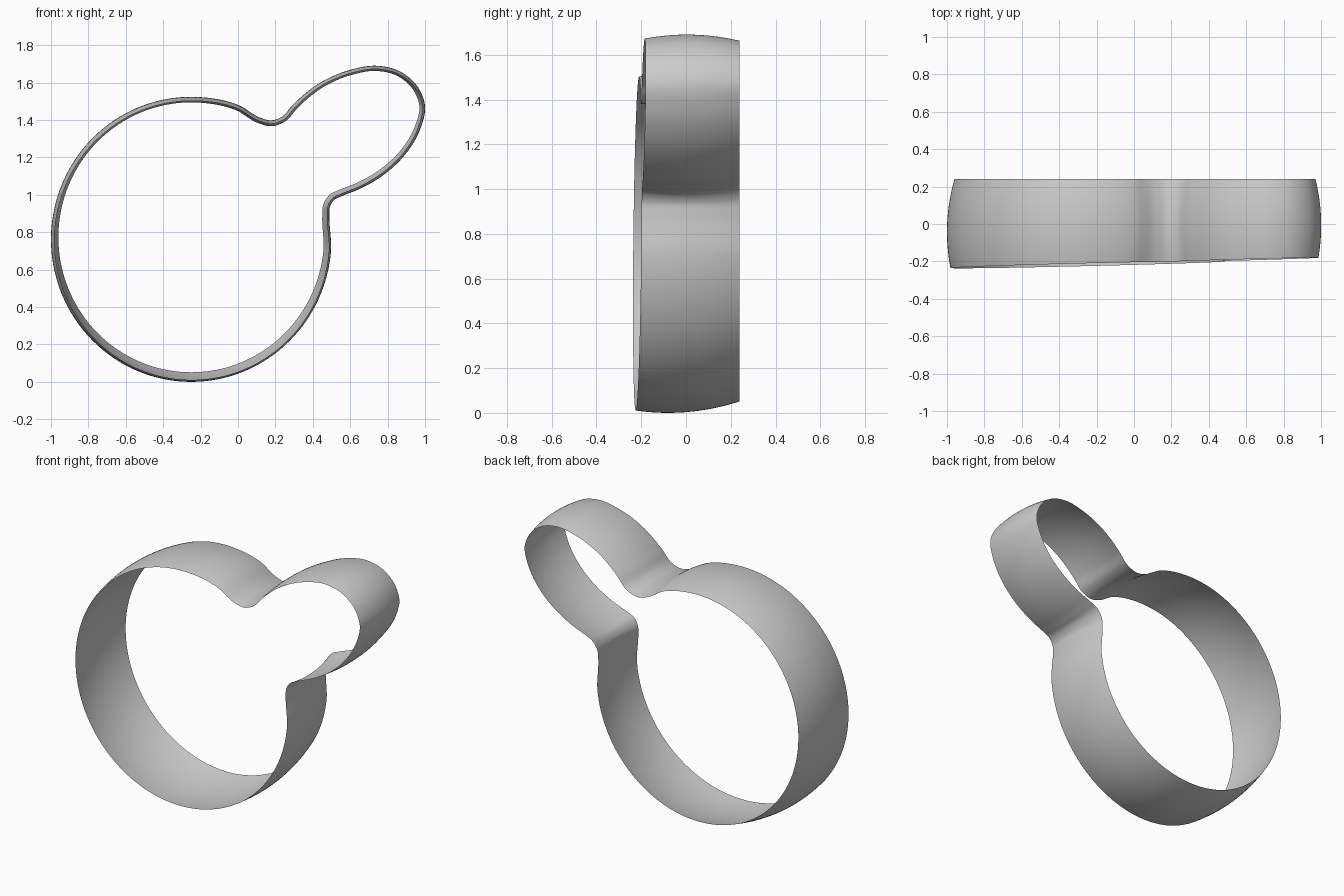
import bpy, bmesh, math
from mathutils import Vector

cube = bpy.data.objects.get("Cube")
if cube:
    bpy.data.objects.remove(cube, do_unlink=True)

BACK_Y = 0.24     # flat back rim
ROWS = 20         # strips across the band
STEPS = 8         # samples per outline span
BULGE = 0.5       # how strongly the band curves inward toward its rims

# Outline in x, z at the widest line of the band: large round loop
outline = []
for i in range(21):
    a = math.radians(10 - 15 * i)
    outline.append(Vector((-0.25 + 0.75 * math.cos(a), 0.762 + 0.762 * math.sin(a))))

# Upper notch, small oval lobe, lower notch
outline += [Vector(p) for p in (
    (0.12, 1.412), (0.176, 1.398), (0.235, 1.418), (0.29, 1.478),
    (0.44, 1.6), (0.6, 1.668), (0.743, 1.69), (0.866, 1.66),
    (0.957, 1.583), (1.0, 1.476), (0.973, 1.348), (0.893, 1.214),
    (0.786, 1.112), (0.652, 1.032), (0.556, 0.993), (0.515, 0.973),
    (0.491, 0.935))]


def tangents(pts):
    """Chord-weighted tangents of a closed path."""
    result = []
    for i, p in enumerate(pts):
        before, after = pts[i - 1], pts[(i + 1) % len(pts)]
        d0, d1 = (p - before).length, (after - p).length
        result.append(((p - before) / d0 * d1 + (after - p) / d1 * d0) / (d0 + d1))
    return result


def smooth_loop(pts):
    """Closed Hermite curve through the points."""
    tan = tangents(pts)
    result = []
    for i, p in enumerate(pts):
        j = (i + 1) % len(pts)
        q = pts[j]
        d = (q - p).length
        for s in range(STEPS):
            t = s / STEPS
            h = t * t * (3 - 2 * t)
            result.append(p * (1 - h) + q * h
                          + tan[i] * d * t * (1 - t) ** 2
                          - tan[j] * d * t * t * (1 - t))
    return result


# Sweep a bowed cross-section around the outline
path = smooth_loop(outline)
bm = bmesh.new()
grid = []
for p, t in zip(path, tangents(path)):
    normal = Vector((-t.y, t.x)).normalized()
    front_y = -0.219 + 0.024 * p.x + 0.01 * p.y   # slanted front rim
    peak_y = -0.08 + 0.05 * p.y                   # widest line across the band
    column = []
    for r in range(ROWS + 1):
        y = front_y + (BACK_Y - front_y) * r / ROWS
        q = p - normal * BULGE * (y - peak_y) ** 2
        column.append(bm.verts.new((q.x, y, q.y)))
    grid.append(column)

for i, a in enumerate(grid):
    b = grid[(i + 1) % len(grid)]
    for r in range(ROWS):
        bm.faces.new((a[r], b[r], b[r + 1], a[r + 1])).smooth = True

mesh = bpy.data.meshes.new("band")
bm.to_mesh(mesh)
bm.free()
band = bpy.data.objects.new("band", mesh)
bpy.context.collection.objects.link(band)
